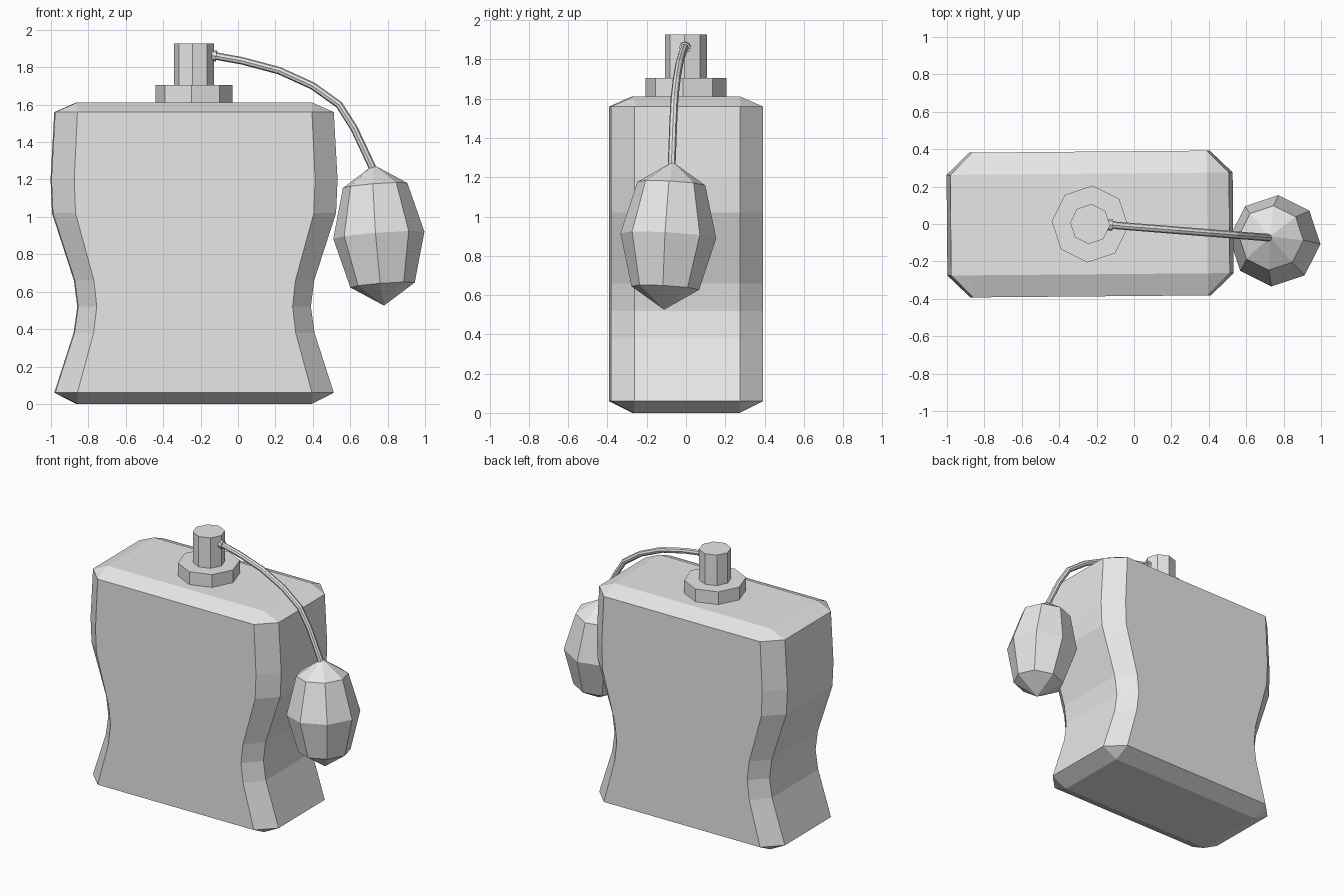
import bpy, bmesh, math
from mathutils import Vector

if "Cube" in bpy.data.objects:
    bpy.data.objects.remove(bpy.data.objects["Cube"])

grey = bpy.data.materials.new("plain grey")
grey.use_nodes = True
COLOUR = (0.8, 0.8, 0.8, 1)
grey.diffuse_color = COLOUR
grey.node_tree.nodes["Principled BSDF"].inputs["Base Color"].default_value = COLOUR

CX = -0.235          # axis of the bottle
TWIST = math.radians(-4)


def finish(bm, name, location=(0, 0, 0), rotation=(0, 0, 0)):
    bmesh.ops.recalc_face_normals(bm, faces=bm.faces)
    mesh = bpy.data.meshes.new(name)
    bm.to_mesh(mesh)
    bm.free()
    mesh.materials.append(grey)
    obj = bpy.data.objects.new(name, mesh)
    obj.location, obj.rotation_euler = location, rotation
    bpy.context.collection.objects.link(obj)
    return obj


def prism(name, radius, z0, z1):
    bm = bmesh.new()
    bmesh.ops.create_cone(bm, cap_ends=True, segments=8, radius1=radius,
                          radius2=radius, depth=z1 - z0)
    return finish(bm, name, (CX, 0, (z0 + z1) / 2), (0, 0, TWIST))


# Bottle body: chamfered rectangle lofted along a waisted profile
# (height, half width, half depth, x chamfer, y chamfer)
W, D, C = 0.745, 0.387, 0.118
levels = [(0, W - C, D - C, 0, 0)]
for z, w in ((0.06, W), (0.38, 0.642), (0.52, 0.622), (0.66, 0.64),
             (1.02, 0.757), (1.2, 0.765), (1.56, W)):
    levels.append((z, w, D, C * w / W, C))
levels.append((1.612, W - C, D - C, 0, 0))

bm = bmesh.new()
rings = []
for z, w, d, cx, cy in levels:
    outline = [(w, cy - d), (w, d - cy), (w - cx, d), (cx - w, d),
               (-w, d - cy), (-w, cy - d), (cx - w, -d), (w - cx, -d)]
    rings.append([bm.verts.new((x, y, z)) for x, y in outline])
for low, high in zip(rings, rings[1:]):
    for i in range(8):
        j = (i + 1) % 8
        bm.faces.new((low[i], low[j], high[j], high[i]))
bm.faces.new(rings[0][::-1])
bm.faces.new(rings[-1])
bmesh.ops.remove_doubles(bm, verts=bm.verts, dist=0.0005)
finish(bm, "bottle_body", (CX, 0, 0), (0, 0, math.radians(0.5)))

# Neck collar and spray cap
prism("neck_collar", 0.206, 1.6, 1.705)
prism("spray_cap", 0.107, 1.705, 1.927)

# Small nozzle on the side of the cap
bm = bmesh.new()
bmesh.ops.create_cone(bm, cap_ends=True, segments=8, radius1=0.029,
                      radius2=0.029, depth=0.035)
finish(bm, "nozzle", (-0.132, -0.005, 1.862), (0, math.radians(97), TWIST))

# Bent hose from the nozzle to the bulb
path = [(-0.13, 1.862), (0.02, 1.835), (0.22, 1.782), (0.4, 1.7),
        (0.54, 1.6), (0.62, 1.475), (0.73, 1.24)]
curve = bpy.data.curves.new("hose", "CURVE")
curve.dimensions = "3D"
curve.bevel_depth = 0.02
curve.bevel_resolution = 2
curve.use_fill_caps = True
spline = curve.splines.new("POLY")
spline.points.add(len(path) - 1)
for point, (x, z) in zip(spline.points, path):
    point.co = (x, -0.005 - 0.08 * (x + 0.13), z, 1)
spline.use_smooth = False
curve.materials.append(grey)
bpy.context.collection.objects.link(bpy.data.objects.new("hose", curve))

# Faceted squeeze bulb
bm = bmesh.new()
bmesh.ops.create_uvsphere(bm, u_segments=8, v_segments=4, radius=1)
bmesh.ops.scale(bm, vec=Vector((0.245, 0.245, 0.378)), verts=bm.verts)
finish(bm, "squeeze_bulb", (0.753, -0.09, 0.902),
       (math.radians(-3), math.radians(-4.5), TWIST))
